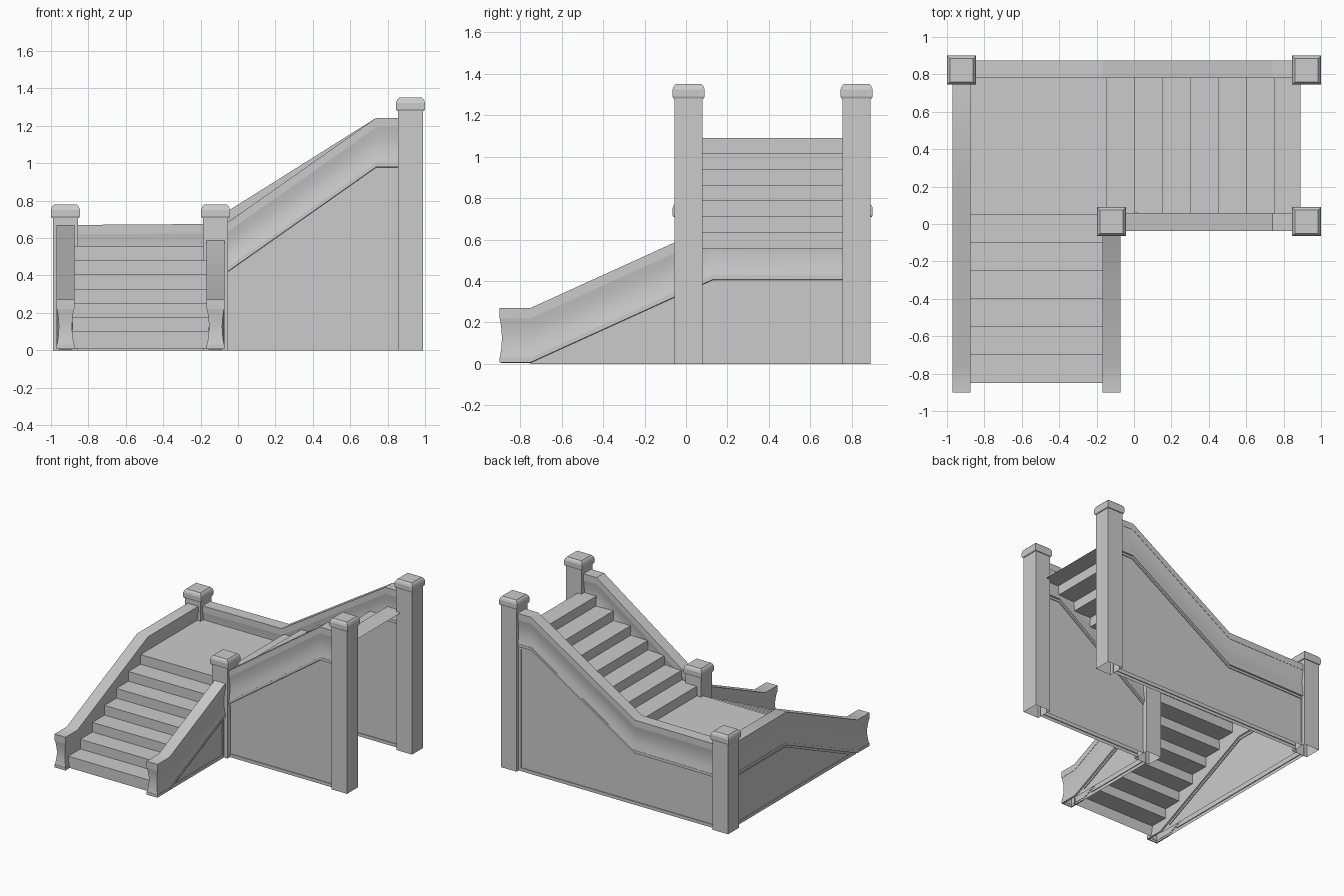
import bpy, bmesh, math

if "Cube" in bpy.data.objects:
    bpy.data.objects.remove(bpy.data.objects["Cube"])


def finish(name, bm, smooth=False):
    bmesh.ops.remove_doubles(bm, verts=bm.verts, dist=1e-5)
    bmesh.ops.recalc_face_normals(bm, faces=bm.faces)
    me = bpy.data.meshes.new(name)
    bm.to_mesh(me)
    bm.free()
    ob = bpy.data.objects.new(name, me)
    bpy.context.collection.objects.link(ob)
    if smooth:
        bpy.ops.object.select_all(action='DESELECT')
        ob.select_set(True)
        bpy.context.view_layer.objects.active = ob
        bpy.ops.object.shade_smooth_by_angle(angle=math.radians(25))
    return ob


# Square newel post with a chamfered cap, open underneath
def post(name, x, y, h):
    bm = bmesh.new()
    levels = [(.0675, 0), (.0675, h - .07), (.073, h - .07), (.0775, h - .06),
              (.0775, h - .027), (.072, h - .012), (.062, h)]
    rings = [[bm.verts.new((x + a * r, y + b * r, z))
              for a, b in ((-1, -1), (1, -1), (1, 1), (-1, 1))] for r, z in levels]
    for lo, hi in zip(rings, rings[1:]):
        for i in range(4):
            k = (i + 1) % 4
            bm.faces.new((lo[i], lo[k], hi[k], hi[i]))
    bm.faces.new(rings[-1])
    finish(name, bm)


# Moulding section of a side wall: rail, cove, bottom fillet (half width, drop)
HALF = [(.0475, 0), (.0475, -.05)]
HALF += [(.0455 - .010 * math.sin(math.pi * i / 8), -.05 - .19 * i / 8) for i in range(9)]
HALF += [(.0475, -.24), (.0475, -.262), (.036, -.265)]
SECTION = HALF[::-1] + [(-w, d) for w, d in HALF]


# Side wall: moulding swept along a (distance, top height) path, with recessed panels below
def wall(name, axis, c, path, nose=False, pads=(.01, .025)):
    bm = bmesh.new()

    def vert(s, w, z):
        return bm.verts.new((s, c + w, z) if axis == 'x' else (c + w, s, z))

    def top_at(s):
        for (s0, z0), (s1, z1) in zip(path, path[1:]):
            if s <= s1:
                return z0 + (z1 - z0) * (s - s0) / (s1 - s0)
        return path[-1][1]

    rings = []
    for i, (s, top) in enumerate(path):
        rings.append([vert(s + (.0475 - abs(w) if nose and i == 0 else 0), w, max(top + d, 0))
                      for w, d in SECTION])
    n = len(SECTION)
    for a, b in zip(rings, rings[1:]):
        for j in range(n - 1):
            bm.faces.new((a[j], a[j + 1], b[j + 1], b[j]))
    for ring in (rings[0], rings[-1]):
        for j in range(n // 2 - 1):
            bm.faces.new((ring[j], ring[j + 1], ring[n - 2 - j], ring[n - 1 - j]))

    # Panel frame and recess on both sides
    span = path[1:] if nose else path
    s0, s1 = span[0][0], span[-1][0]
    lim = [min(max(s, s0 + pads[0]), s1 - pads[1]) for s, _ in span]
    outer = [(s, z - .265) for s, z in span] + [(s1, 0), (s0, 0)]
    inner = [(s, max(top_at(s) - .282, .027)) for s in lim] + [(lim[-1], .025), (lim[0], .025)]
    for side in (-1, 1):
        loops = [[vert(s, side * w, z) for s, z in pts]
                 for pts, w in ((outer, .036), (inner, .036), (inner, .030))]
        for a, b in zip(loops, loops[1:]):
            for i in range(len(a)):
                k = (i + 1) % len(a)
                bm.faces.new((a[i], a[k], b[k], b[i]))
        bm.faces.new(loops[-1])
    finish(name, bm, True)


# Stepped sheet: profile of (distance, height) extruded across the flight
def steps(name, axis, lo, hi, profile):
    bm = bmesh.new()
    rows = [[bm.verts.new((s, t, z) if axis == 'x' else (t, s, z)) for t in (lo, hi)]
            for s, z in profile]
    for a, b in zip(rows, rows[1:]):
        bm.faces.new((a[0], a[1], b[1], b[0]))
    finish(name, bm)


def stair_profile(start, z0, z_first, rise, end):
    pts, z = [], z0
    for i in range(7):
        s = start + .15 * i
        top = z_first + rise * i
        pts += [(s, z), (s, top)]
        z = top
    return pts + [(end, z)]


LAND = .557
# Lower flight with landing, then upper flight
steps("lower_flight", 'y', -.885, -.155, stair_profile(-.85, .01, .099, (LAND - .099) / 6, .05))
steps("landing", 'y', -.885, -.15, [(.05, LAND), (.79, LAND)])
steps("upper_flight", 'x', .04, .79, stair_profile(-.15, LAND, LAND + .0762, .0762, .89))

# Newel posts
post("back_left_post", -.9225, .8225, .778)
post("inner_corner_post", -.12, .0125, .778)
post("back_right_post", .9225, .8225, 1.35)
post("front_right_post", .9225, .0125, 1.35)

# Side walls
wall("lower_left_wall", 'y', -.9225, [(-.9, .27), (-.75, .27), (.13, .67), (.76, .67)], True, (.09, .025))
wall("lower_right_wall", 'y', -.12, [(-.9, .27), (-.75, .27), (-.05, .588)], True, (.09, .02))
wall("back_wall", 'x', .8275, [(-.86, .67), (-.165, .675), (.74, 1.243), (.86, 1.243)])
wall("upper_front_wall", 'x', .01, [(-.06, .68), (.74, 1.243), (.86, 1.243)], False, (.002, .03))
